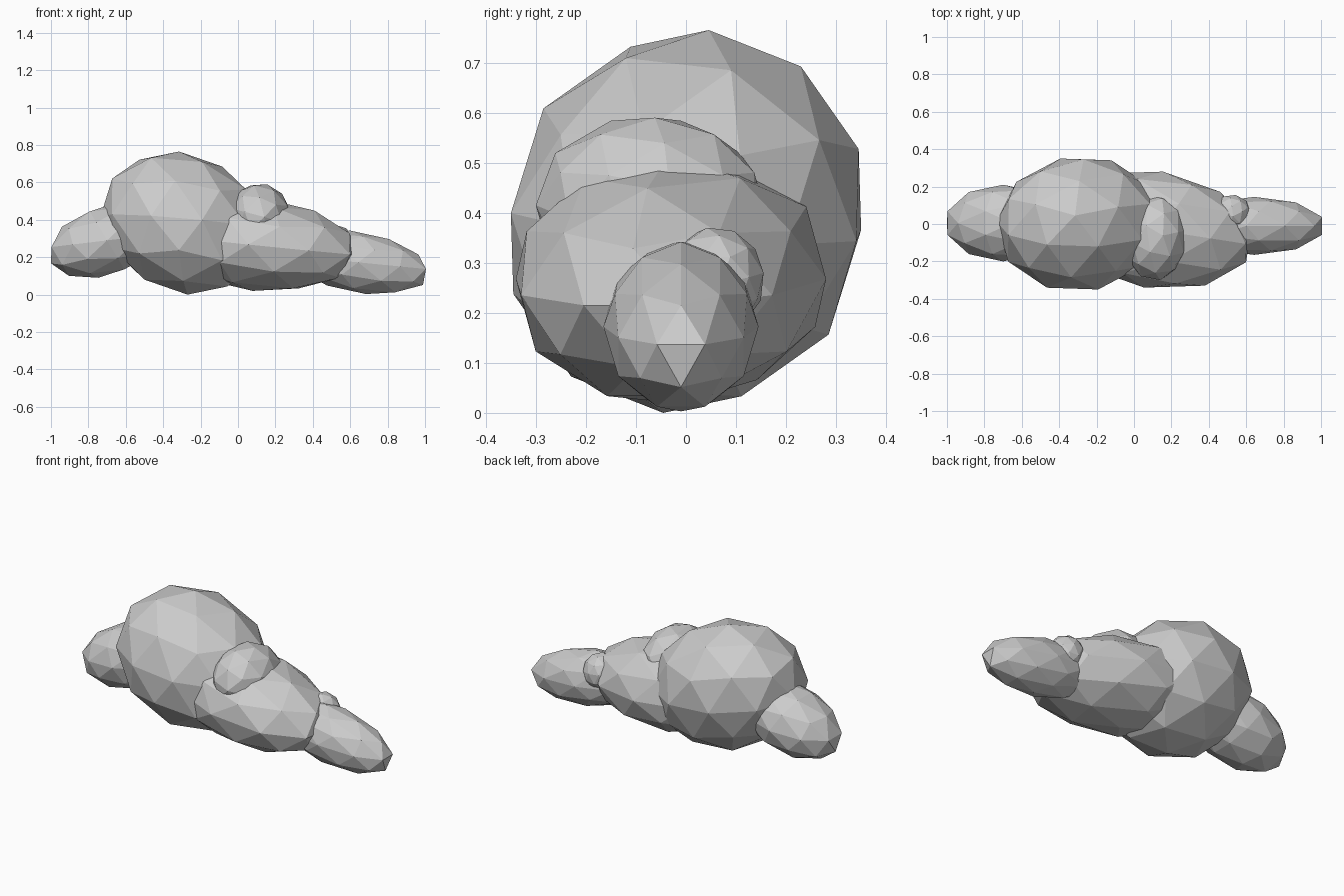
import bpy
from math import radians
from mathutils import Matrix, Vector

if "Cube" in bpy.data.objects:
    bpy.data.objects.remove(bpy.data.objects["Cube"])


def lump(name, lo, hi, spin=(0, 0, 0), tilt=(0, 0, 0)):
    """Faceted icosphere, tilted, then fitted to the box lo..hi."""
    bpy.ops.mesh.primitive_ico_sphere_add(subdivisions=2, radius=1)
    ob = bpy.context.object
    ob.name = name
    lo, hi = Vector(lo), Vector(hi)

    def turn(angles):
        m = Matrix.Identity(4)
        for a, axis in zip(angles, "XYZ"):
            m = Matrix.Rotation(radians(a), 4, axis) @ m
        return m

    # spin the facets, stretch, then lean the stretched shape
    stretch = Matrix.Diagonal(((hi - lo) / 2).to_4d())
    stretch[3][3] = 1
    ob.data.transform(turn(tilt) @ stretch @ turn(spin))
    vs = ob.data.vertices
    a = Vector([min(v.co[i] for v in vs) for i in range(3)])
    b = Vector([max(v.co[i] for v in vs) for i in range(3)])
    for v in vs:
        for i in range(3):
            t = (v.co[i] - a[i]) / (b[i] - a[i])
            v.co[i] = lo[i] + t * (hi[i] - lo[i])
    return ob


# Large body lump
lump("main_lump", (-0.735, -0.35, 0.0), (0.15, 0.35, 0.765), spin=(15, -36, 0), tilt=(-25, 36, 0))
# Lower lump at the left end
lump("left_lump", (-1.0, -0.20, 0.09), (-0.40, 0.21, 0.49), spin=(0, 28, 0), tilt=(0, -28, 0))
# Broad lump right of the body
lump("right_lump", (-0.42, -0.34, 0.02), (0.63, 0.28, 0.515), spin=(0, 0, 0), tilt=(0, 6, -9))
# Tapering lump at the right end
lump("right_end_lump", (0.28, -0.165, 0.003), (1.005, 0.145, 0.342), spin=(0, -12, 0), tilt=(0, 12, 0))
# Small bumps filling the creases
lump("upper_bump", (-0.06, -0.30, 0.24), (0.28, 0.155, 0.59), spin=(0, 15, 10))
lump("small_bump", (0.42, -0.04, 0.16), (0.625, 0.155, 0.37), spin=(10, 0, 25))
